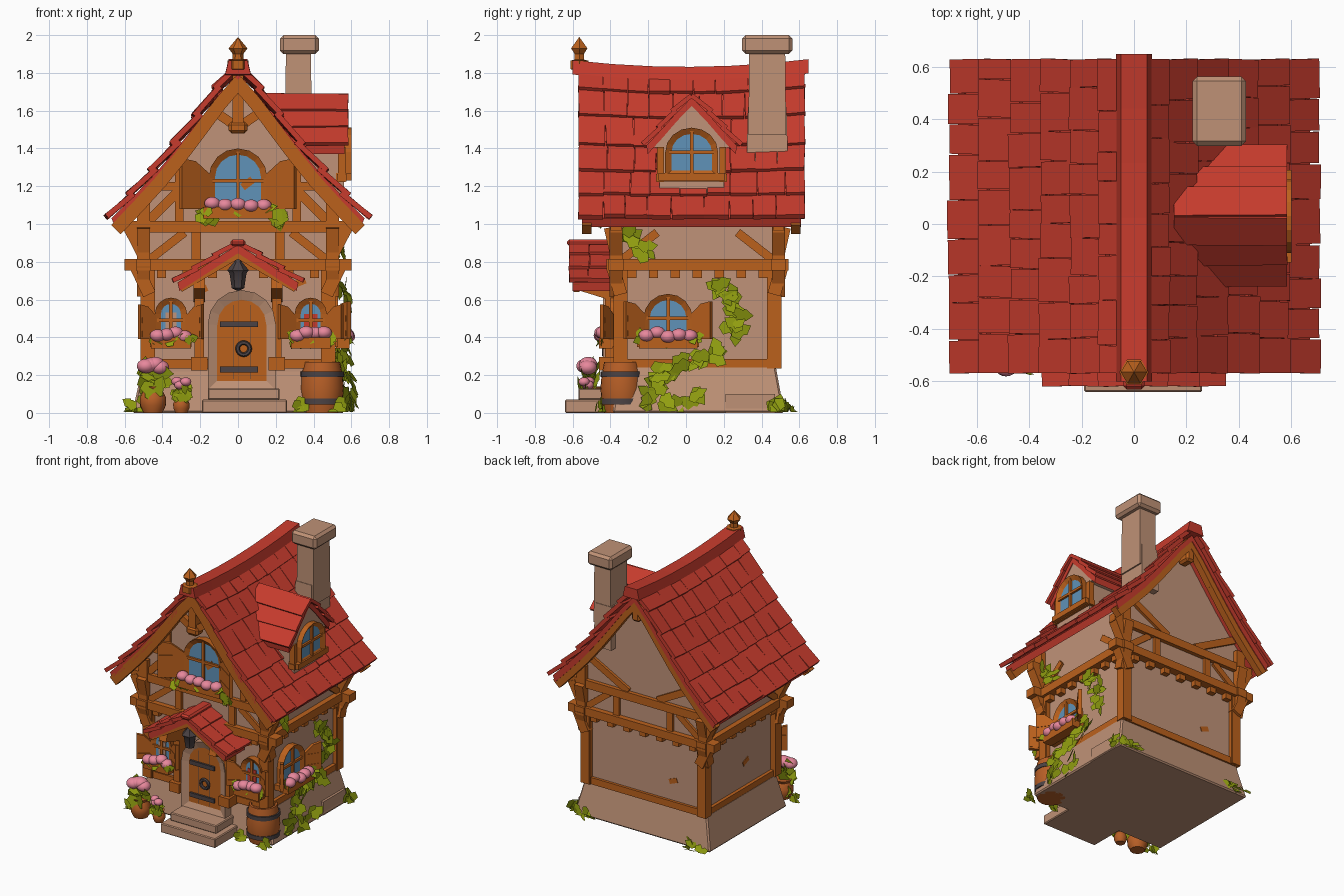
import bpy, bmesh, math, random
from mathutils import Matrix, Vector

random.seed(7)
default = bpy.data.objects.get("Cube")
if default:
    bpy.data.objects.remove(default, do_unlink=True)


def material(name, r, g, b):
    m = bpy.data.materials.new(name)
    m.use_nodes = True
    m.diffuse_color = (r, g, b, 1)
    m.node_tree.nodes["Principled BSDF"].inputs["Base Color"].default_value = (r, g, b, 1)
    return m


red = material("roof red", .57, .044, .026)
plaster = material("plaster", .53, .29, .19)
stone = material("stone", .52, .285, .18)
timber = material("timber", .5, .12, .012)
barrel_wood = material("barrel wood", .48, .115, .02)
glass = material("window blue", .115, .29, .48)
green = material("leaf green", .28, .34, .005)
pink = material("blossom pink", .82, .25, .34)
iron = material("dark iron", .07, .055, .058)

WORLD = Matrix.Identity(4)
move = Matrix.Translation


def turn(angle, axis="Z"):
    return Matrix.Rotation(angle, 4, axis)


def scale(x, y, z):
    return Matrix.Diagonal((x, y, z, 1))


def finish(name, bm, mats, frame=WORLD, smooth=False):
    bmesh.ops.transform(bm, matrix=frame, verts=bm.verts)
    bmesh.ops.recalc_face_normals(bm, faces=bm.faces)
    mesh = bpy.data.meshes.new(name)
    bm.to_mesh(mesh)
    bm.free()
    if smooth:
        mesh.shade_smooth()
        mesh.set_sharp_from_angle(angle=.6)
    for m in mats:
        mesh.materials.append(m)
    ob = bpy.data.objects.new(name, mesh)
    bpy.context.collection.objects.link(ob)


def block(name, mat, loc, size, frame=WORLD, rot=WORLD, taper=1, bevel=0):
    bm = bmesh.new()
    bmesh.ops.create_cube(bm, size=1)
    for v in bm.verts:
        if v.co.z > 0:
            v.co.x *= taper
            v.co.y *= taper
    bmesh.ops.transform(bm, matrix=scale(*size), verts=bm.verts)
    if bevel:
        bmesh.ops.bevel(bm, geom=bm.edges[:], offset=bevel, segments=1, affect="EDGES")
    finish(name, bm, [mat], frame @ move(loc) @ rot)


def bar(name, frame, a, b, width=.05, depth=.05, y=0, mat=timber):
    # Timber between two (x, z) points on a facade
    dx, dz = b[0] - a[0], b[1] - a[1]
    mid = ((a[0] + b[0]) / 2, y, (a[1] + b[1]) / 2)
    block(name, mat, mid, (width, depth, math.hypot(dx, dz) + width * .4), frame, turn(math.atan2(dx, dz), "Y"))


def prism(points, y0, y1):
    bm = bmesh.new()
    face = bm.faces.new([bm.verts.new((x, y1, z)) for x, z in points])
    bm.normal_update()
    front = bmesh.ops.extrude_face_region(bm, geom=[face], use_keep_orig=True)["geom"]
    bmesh.ops.translate(bm, vec=(0, y0 - y1, 0), verts=[g for g in front if isinstance(g, bmesh.types.BMVert)])
    return bm, [g for g in front if isinstance(g, bmesh.types.BMFace)][0]


def lathe(name, mat, profile, loc, sides=24):
    bm = bmesh.new()
    vs = [bm.verts.new((r, 0, z)) for r, z in profile]
    edges = [bm.edges.new(pair) for pair in zip(vs, vs[1:])]
    bmesh.ops.spin(bm, geom=vs + edges, axis=(0, 0, 1), cent=(0, 0, 0), angle=math.tau, steps=sides)
    bmesh.ops.remove_doubles(bm, verts=bm.verts, dist=.0005)
    finish(name, bm, [mat], move(loc), smooth=True)


def arch(name, frame, x, z, w, h, depth, border, rim, pane):
    # Arched frame with a recessed, differently coloured pane
    rise = min(w / 2, h * .5)
    pts = [(x - w / 2, z), (x + w / 2, z)]
    for i in range(9):
        t = math.pi * i / 8
        pts.append((x + math.cos(t) * w / 2, z + h - rise + math.sin(t) * rise))
    bm, front = prism(pts, -depth, .02)
    bmesh.ops.recalc_face_normals(bm, faces=bm.faces)
    bmesh.ops.inset_region(bm, faces=[front], thickness=border, use_even_offset=True)
    bmesh.ops.translate(bm, vec=(0, .02, 0), verts=front.verts)
    front.material_index = 1
    finish(name, bm, [rim, pane], frame)


def foliage(name, frame, spots, count, spread, size):
    bm = bmesh.new()
    outline = [(0, -.6), (.45, -.3), (.3, .1), (.4, .3), (0, .8), (-.4, .3), (-.3, .1), (-.45, -.3)]
    for x, z in spots:
        for _ in range(count):
            place = Vector([random.uniform(-1, 1) * spread for _ in range(3)]) * .8
            tilt = turn(random.uniform(-.7, .4), "X") @ turn(random.uniform(-.5, .5))
            m = move(place + Vector((x, -.02, z))) @ tilt @ turn(random.uniform(0, 6), "Y")
            pts = [m @ Vector((u * size, 0, v * size)) for u, v in outline]
            bm.faces.new([bm.verts.new((p.x, p.y, max(p.z, .005))) for p in pts])
    finish(name, bm, [green], frame)


def blossoms(name, frame, x, z, width, count, radius=.042):
    bm = bmesh.new()
    for i in range(count):
        at = (x + width * ((i + .5) / count - .5), random.uniform(-.02, .01), z + random.uniform(-.012, .012))
        bmesh.ops.create_icosphere(bm, subdivisions=3, radius=radius, matrix=move(at) @ scale(1, 1, .8))
    finish(name, bm, [pink], frame, smooth=True)


def window(name, frame, x, z, w, h, shutter=0, flowers=True):
    arch(name + "_frame", frame, x, z, w, h, .05, .032, timber, glass)
    bar(name + "_mullion", frame, (x, z + .02), (x, z + h - .02), .018, .02, -.035)
    bar(name + "_crossbar", frame, (x - w * .42, z + h * .5), (x + w * .42, z + h * .5), .018, .02, -.035)
    bar(name + "_sill", frame, (x - w * .6, z), (x + w * .6, z), .04, .08, -.01)
    for s in (-1, 1) if shutter else ():
        bm, _ = prism([(0, .02), (shutter, .02), (shutter, h * .85), (shutter * .5, h * .8), (0, h * .6)], -.012, .012)
        hinge = frame @ move((x + s * w * .5, -.04, z)) @ scale(s, 1, 1) @ turn(-.6)
        finish(name + "_shutter", bm, [timber], hinge)
        for f in (.2, .5):
            bar(name + "_batten", hinge, (.015, h * f), (shutter - .015, h * f), .03, .03)
    if flowers:
        front = frame @ move((0, -.075, 0))
        bar(name + "_flower_box", front, (x - w * .55, z), (x + w * .55, z), .06, .07)
        foliage(name + "_leaves", front, [(x - w * .5, z + .02), (x, z + .02), (x + w * .5, z + .02)], 3, .025, .06)
        blossoms(name + "_blossoms", front @ move((0, -.01, 0)), x, z + .045, w * 1.1, 3 + int(w * 8))


def sag(x, y, z):
    return z + .035 * (y / .6) ** 2 * max(0, z - 1.04) / .8


def shingles(name, frame, profile, y0, y1, width, thick=.028, bend=False):
    # Overlapping tile rows on both slopes, over a solid underlay
    bm = bmesh.new()
    for s in (-1, 1):
        for (px, pz), (qx, qz) in zip(profile, profile[1:]):
            y = y0
            while y < y1 - .01:
                w = width * random.uniform(.75, 1.25)
                if y1 - y - w < width * .5:
                    w = y1 - y
                long = math.hypot(qx - px, qz - pz) * random.uniform(1.1, 1.25)
                m = move(((px + qx) / 2 + .012, y + w / 2, (pz + qz) / 2 + .01))
                m = m @ turn(math.atan2(qx - px, qz - pz) - random.uniform(.07, .14), "Y")
                m = m @ turn(random.uniform(-.03, .03), "X") @ scale(thick, w - .003, long)
                bmesh.ops.create_cube(bm, size=1, matrix=scale(s, 1, 1) @ m)
                y += w
    if bend:
        for v in bm.verts:
            v.co.z = sag(*v.co)
    finish(name + "_tiles", bm, [red], frame)
    top = profile + [(-x, z) for x, z in profile[-2::-1]]
    bm, _ = prism(top + [(x * .97, z - .045) for x, z in top[::-1]], y0 + .02, y1 - .02)
    finish(name + "_underlay", bm, [red], frame)


# Facade frames: local x along the wall, -y outward
def facade(angle, dist):
    return move((0, .06, 0)) @ turn(angle) @ move((0, -dist, 0))


quarter = math.pi / 2
front, right, back, left = [facade(q * quarter, d) for q, d in enumerate((.43, .5, .43, .5))]
ground_front, ground_right, ground_back, ground_left = [
    facade(q * quarter, d) for q, d in enumerate((.41, .48, .41, .48))]

# Walls and stone plinth
block("plinth", stone, (0, .065, .125), (1.12, .91, .25), taper=.9, bevel=.01)
block("ground_walls", plaster, (0, .06, .5), (.96, .82, .6))
roof_line = [(.67, 1.03), (.555, 1.145), (.435, 1.27), (.32, 1.405), (.205, 1.55), (.1, 1.685), (0, 1.795)]
gable = [(.5, .77), (.5, 1.15)] + [(x, z - .035) for x, z in roof_line[3:]]
bm, _ = prism(gable + [(-x, z) for x, z in gable[-2::-1]], -.37, .49)
finish("upper_walls", bm, [plaster])
block("plinth_stone", stone, (.28, -.045, .05), (.26, .06, .1), ground_right)

# Timber framing on all four sides
for i, frame in enumerate((front, right, back, left)):
    half, inset, reach = (.5, .025, .09) if i % 2 == 0 else (.43, .02, .04)
    low = half - inset
    for s in (-1, 1):
        bar("ground_post", frame, (s * low, .25), (s * low, .76), .07, .07, inset)
        bar("upper_post", frame, (s * half, .8), (s * half, 1.1), .07, .07)
        bar("jetty_bracket", frame, (s * low, .64), (s * (half + reach * .4), .77), .07, .07)
        bar("eave_bracket", frame, (s * half, .83), (s * (half + reach * .8), .97), .06, .07)
        bar("wall_brace", frame, (s * (half - .03), .81), (s * (half - .21), .95), .045, .035)
    bar("sill_rail", frame, (-low, .26), (low, .26), .05, .05, inset)
    bar("jetty_beam", frame, (-half - reach, .785), (half + reach, .785), .06, .08)
    if i % 2 == 0:
        bar("upper_rail", frame, (-half - reach, .985), (half + reach, .985), .06, .06)
    for k in range(7):
        block("joist_end", timber, ((k - 3) * half * .27, .02, .735), (.05, .08, .04), frame)
for frame, overhang in ((front, -.155), (back, -.09)):
    for s in (-1, 1):
        bar("gable_post", frame, (s * .22, .81), (s * .22, .97), .05, .04)
        for a, b in zip(roof_line, roof_line[1:]):
            bar("barge_board", frame, (s * a[0] * .95, a[1] - .05), (s * b[0] * .95, b[1] - .05), .07, .05, overhang)
for s in (-1, 1):
    bar("gable_brace", front, (s * .47, 1.02), (s * .29, 1.2), .05, .04)
    bar("gable_rail", front, (s * .49, 1.2), (s * .16, 1.2), .045, .03)
    bar("gable_strut", front, (s * .31, 1.02), (s * .31, 1.38), .045, .035)
    bar("king_brace", front, (s * .13, 1.6), (0, 1.51), .05, .04, -.14)
    bar("back_gable_brace", back, (s * .45, 1.19), (s * .13, 1.02), .05, .04)
bar("king_post", front, (0, 1.49), (0, 1.78), .06, .06, -.14)
block("king_pendant", timber, (0, -.14, 1.51), (.1, .08, .06), front, bevel=.015)
block("back_pendant", timber, (0, -.06, 1.66), (.07, .1, .12), back, bevel=.015)

# Worn plaster patches
for frame, x, z in ((ground_back, .2, .42), (ground_left, .05, .45), (ground_front, -.22, .64), (ground_front, .3, .68)):
    bar("worn_patch", frame, (x, z), (x + .05, z + .02), .035, .008)

# Main roof, ridge and finial
shingles("roof", WORLD, roof_line, -.57, .63, .14, bend=True)
cap = [(-.068, 1.76), (-.05, 1.832), (.05, 1.832), (.068, 1.76)]
for i in range(6):
    bm, _ = prism(cap, -.6 + i * .208, -.392 + i * .208)
    for v in bm.verts:
        v.co.z = sag(*v.co)
    finish("ridge_cap", bm, [red])
lathe("finial", timber, [(0, 1.81), (.055, 1.82), (.055, 1.865), (.03, 1.87), (.028, 1.9), (.05, 1.93), (0, 1.99)],
      (0, -.565, 0), 6)

# Chimney
block("chimney_shaft", stone, (.32, .43, 1.7), (.14, .2, .46), taper=.95)
block("chimney_foot", stone, (.31, .43, 1.46), (.145, .22, .32), taper=.93)
block("chimney_cap", stone, (.325, .43, 1.95), (.205, .265, .1), bevel=.018)

# Dormer
dormer = move((0, .03, 0)) @ turn(quarter)
shingles("dormer_roof", dormer, [(.24, 1.415), (.16, 1.5), (.08, 1.59), (0, 1.67)], -.585, -.15, .6, .024)
bm, _ = prism([(-.17, 1.15), (.17, 1.15), (.17, 1.4), (.215, 1.41), (0, 1.64), (-.215, 1.41), (-.17, 1.4)], -.56, -.1)
finish("dormer_walls", bm, [plaster], dormer)
dormer_front = dormer @ move((0, -.55, 0))
window("dormer_window", dormer_front, 0, 1.25, .28, .26, flowers=False)
for s in (-1, 1):
    bar("dormer_post", dormer_front, (s * .165, 1.23), (s * .165, 1.4), .035, .04)
bar("dormer_sill", dormer_front, (-.18, 1.245), (.18, 1.245), .04, .05)

# Windows
window("attic_window", front, 0, 1.06, .31, .34, .18)
window("left_front_window", ground_front, .385, .37, .17, .24, .1)
window("right_front_window", ground_front, -.355, .37, .17, .24, .1)
window("side_window", ground_right, -.155, .37, .26, .26, .12)
bar("red_curtain", ground_front, (.385, .45), (.385, .51), .07, .008, -.033, red)
bar("pale_curtain", ground_front, (-.355, .45), (-.355, .52), .06, .008, -.033, plaster)
bar("attic_curtain", front, (.03, 1.2), (.07, 1.23), .04, .008, -.033)

# Porch with door, steps and lantern
block("lower_step", stone, (.035, -.5, .035), (.45, .28, .07), bevel=.006)
block("upper_step", stone, (.03, -.45, .1), (.38, .24, .06), bevel=.006)
arch("door", ground_front @ move((0, -.04, 0)), .02, .12, .36, .53, .05, .05, stone, timber)
door = ground_front @ move((.02, -.075, 0))
for x in (-.045, .045):
    bar("plank_gap", door, (x, .18), (x, .57), .004, .004, mat=iron)
for z in (.23, .47):
    bar("door_hinge", door, (-.11, z), (.08, z), .03, .02, mat=iron)
bpy.ops.mesh.primitive_torus_add(major_segments=16, minor_segments=6, major_radius=.032, minor_radius=.012,
                                 location=(.03, -.435, .34), rotation=(quarter, 0, 0))
bpy.context.object.name = "door_ring"
bpy.context.object.data.materials.append(iron)
shingles("porch_roof", WORLD, [(.32, .69), (.215, .755), (.105, .825), (0, .89)], -.62, -.35, .13, .025)
block("porch_ridge", red, (0, -.49, .9), (.08, .28, .035), bevel=.012)
for s in (-1, 1):
    bar("porch_post", ground_front, (s * .205, .24), (s * .205, .68), .05, .08, -.04)
    block("porch_footing", timber, (s * .205, -.05, .26), (.085, .12, .07), ground_front)
    bar("porch_barge", ground_front, (s * .3, .665), (0, .84), .045, .03, -.23)
    block("porch_bracket", timber, (s * .205, -.12, .66), (.06, .24, .08), ground_front, turn(-.3, "X"))
lathe("lantern", iron, [(0, .84), (.015, .83), (.02, .8), (.058, .755), (.045, .74), (.033, .66), (0, .645)],
      (0, -.565, 0), 6)

# Barrel and flower pots
staves = [(0, 0), (.095, 0), (.109, .06), (.115, .13), (.109, .2), (.095, .27), (.08, .27), (.08, .25), (0, .25)]
lathe("barrel", barrel_wood, staves, (.445, -.338, 0))
for z in (.045, .19):
    lathe("barrel_hoop", iron, [(.1, z), (.115, z), (.115, z + .03), (.1, z + .03)], (.445, -.338, 0))
for x, size in ((-.45, 1), (-.3, .62)):
    pot = [(0, 0), (.05, 0), (.068, .04), (.07, .08), (.05, .12), (.062, .14), (0, .135)]
    lathe("flower_pot", barrel_wood, [(r * size, z * size) for r, z in pot], (x, -.5, 0))
    spot = move((x, -.5, 0))
    foliage("pot_leaves", spot, [(0, .19 * size), (0, .16 * size)], 6, .06 * size, .09 * size)
    blossoms("pot_blossoms", spot @ move((0, -.02, 0)), 0, .25 * size, .1 * size, 4, .048 * size)

# Climbing ivy and ground plants
ivy = [(-.31, .94), (-.27, .86), (.15, .66), (.2, .61), (.24, .52), (.22, .44), (.12, .32), (.05, .29), (-.04, .28)]
foliage("side_ivy", right @ move((-.03, -.03, 0)), ivy, 4, .045, .085)
foliage("plinth_ivy", right @ move((-.03, -.06, 0)), [(-.14, .21), (-.2, .15), (-.22, .08), (-.1, .05), (0, .07), (.47, .02)],
        4, .045, .085)
foliage("front_plants", front @ move((0, -.07, 0)), [(-.55, .02), (-.48, .03), (.34, .04), (.53, .03)], 4, .04, .065)
foliage("back_plants", back @ move((0, -.03, 0)), [(-.52, .02), (-.44, .02), (.5, .02), (.42, .02)], 4, .04, .065)
foliage("attic_ivy", front @ move((0, -.06, 0)), [(-.17, 1.04), (.2, 1.03)], 5, .035, .085)
